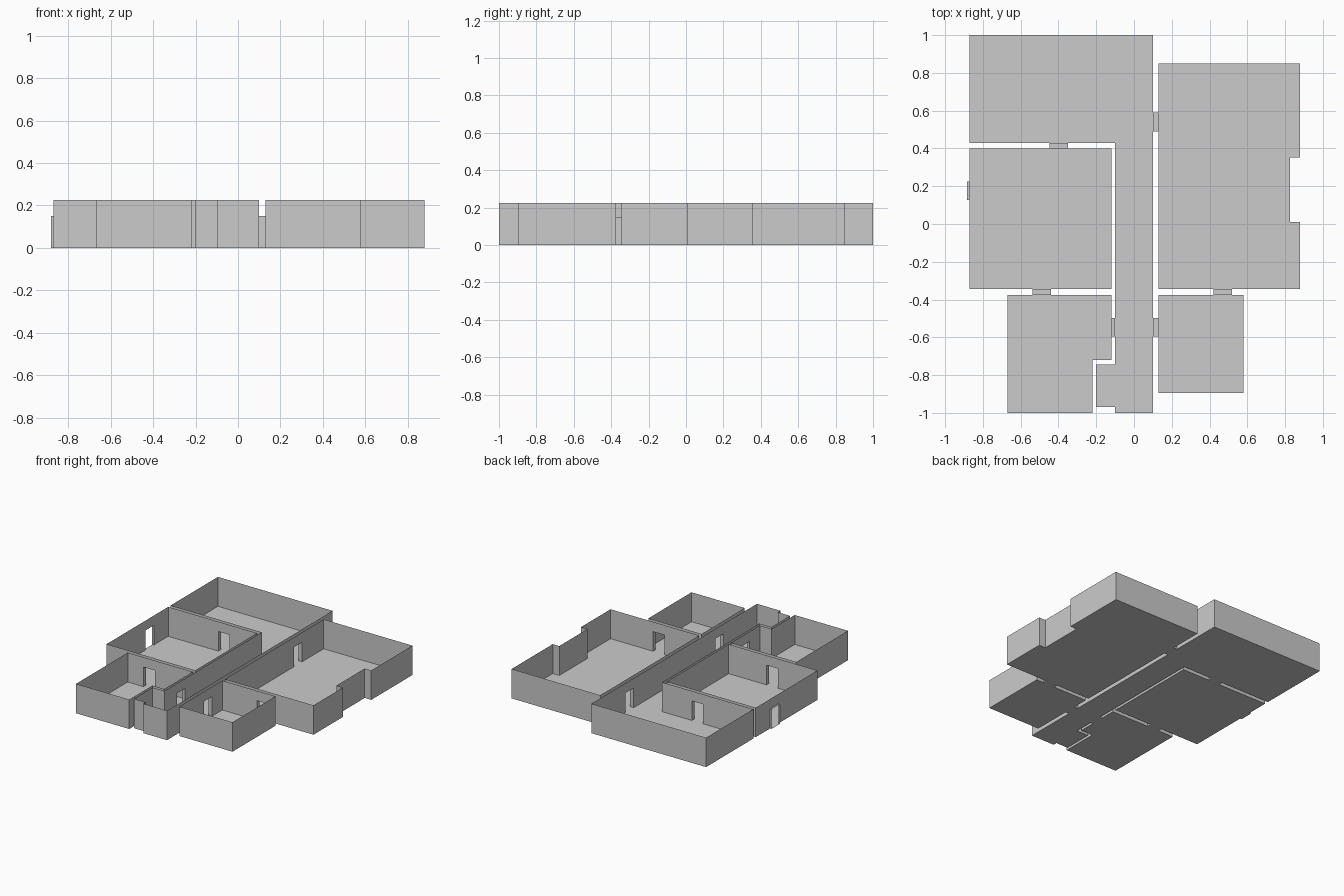
import bpy, bmesh

if "Cube" in bpy.data.objects:
    bpy.data.objects.remove(bpy.data.objects["Cube"])

H = 0.225        # wall height
DOOR_H = 0.15    # doorway height

# Room outlines, counter-clockwise in plan
rooms = {
    "hall_and_corridor": [(-0.87, 0.43), (-0.10, 0.43), (-0.10, -0.745), (-0.20, -0.745),
                          (-0.20, -0.97), (-0.10, -0.97), (-0.10, -1.0), (0.10, -1.0),
                          (0.10, 1.0), (-0.87, 1.0)],
    "large_right_room": [(0.13, -0.345), (0.88, -0.345), (0.88, 0.01), (0.825, 0.01),
                         (0.825, 0.353), (0.88, 0.353), (0.88, 0.85), (0.13, 0.85)],
    "middle_left_room": [(-0.87, -0.345), (-0.12, -0.345), (-0.12, 0.40), (-0.87, 0.40)],
    "front_left_room": [(-0.67, -1.0), (-0.22, -1.0), (-0.22, -0.72), (-0.12, -0.72),
                        (-0.12, -0.375), (-0.67, -0.375)],
    "front_right_room": [(0.13, -0.895), (0.58, -0.895), (0.58, -0.375), (0.13, -0.375)],
}

# Doorways: axis of passage (0 = x, 1 = y), start and end on it, start and end across it
doors = {
    "doorway_hall_right": (0, 0.10, 0.13, 0.49, 0.59),
    "doorway_hall_left": (1, 0.40, 0.43, -0.447, -0.35),
    "doorway_left_rooms": (1, -0.375, -0.345, -0.537, -0.44),
    "doorway_right_rooms": (1, -0.375, -0.345, 0.422, 0.52),
    "doorway_corridor_left": (0, -0.12, -0.10, -0.595, -0.497),
    "doorway_corridor_right": (0, 0.10, 0.13, -0.595, -0.497),
    "doorway_outside": (0, -0.883, -0.87, 0.127, 0.225),
}


def make_object(name, faces):
    bm = bmesh.new()
    for f in faces:
        bm.faces.new([bm.verts.new(v) for v in f])
    bmesh.ops.remove_doubles(bm, verts=bm.verts, dist=1e-5)
    me = bpy.data.meshes.new(name)
    bm.to_mesh(me)
    bm.free()
    bpy.context.collection.objects.link(bpy.data.objects.new(name, me))


def panel(p, q, z0, z1):
    return [(*q, z0), (*p, z0), (*p, z1), (*q, z1)]


def wall(p, q):
    """Upright wall from p to q, split around any doorway that meets it."""
    axis = 0 if p[0] == q[0] else 1
    across = 1 - axis
    lo, hi = sorted((p[across], q[across]))
    cuts = [d[3:] for d in doors.values()
            if d[0] == axis and p[axis] in d[1:3] and lo < d[3] and d[4] < hi]
    forward = q[across] > p[across]
    cuts.sort(reverse=not forward)

    def at(t):
        return (p[0], t) if axis == 0 else (t, p[1])

    faces, start = [], p
    for a, b in cuts:
        a, b = (at(a), at(b)) if forward else (at(b), at(a))
        faces += [panel(start, a, 0, H), panel(a, b, DOOR_H, H)]
        start = b
    return faces + [panel(start, q, 0, H)]


# Rooms: floor plus open-topped walls
for name, pts in rooms.items():
    faces = [[(x, y, 0) for x, y in pts]]
    for p, q in zip(pts, pts[1:] + pts[:1]):
        faces += wall(p, q)
    make_object(name, faces)

# Doorway passages: floor, two jambs and a lintel, open at both ends
for name, (axis, s, e, a, b) in doors.items():
    x0, x1, y0, y1 = (s, e, a, b) if axis == 0 else (a, b, s, e)
    c = [(x0, y0), (x1, y0), (x1, y1), (x0, y1)]
    jambs = [(0, 1), (2, 3)] if axis == 0 else [(1, 2), (3, 0)]
    faces = [[(*v, 0) for v in c], [(*v, DOOR_H) for v in reversed(c)]]
    faces += [panel(c[i], c[j], 0, DOOR_H) for i, j in jambs]
    make_object(name, faces)
